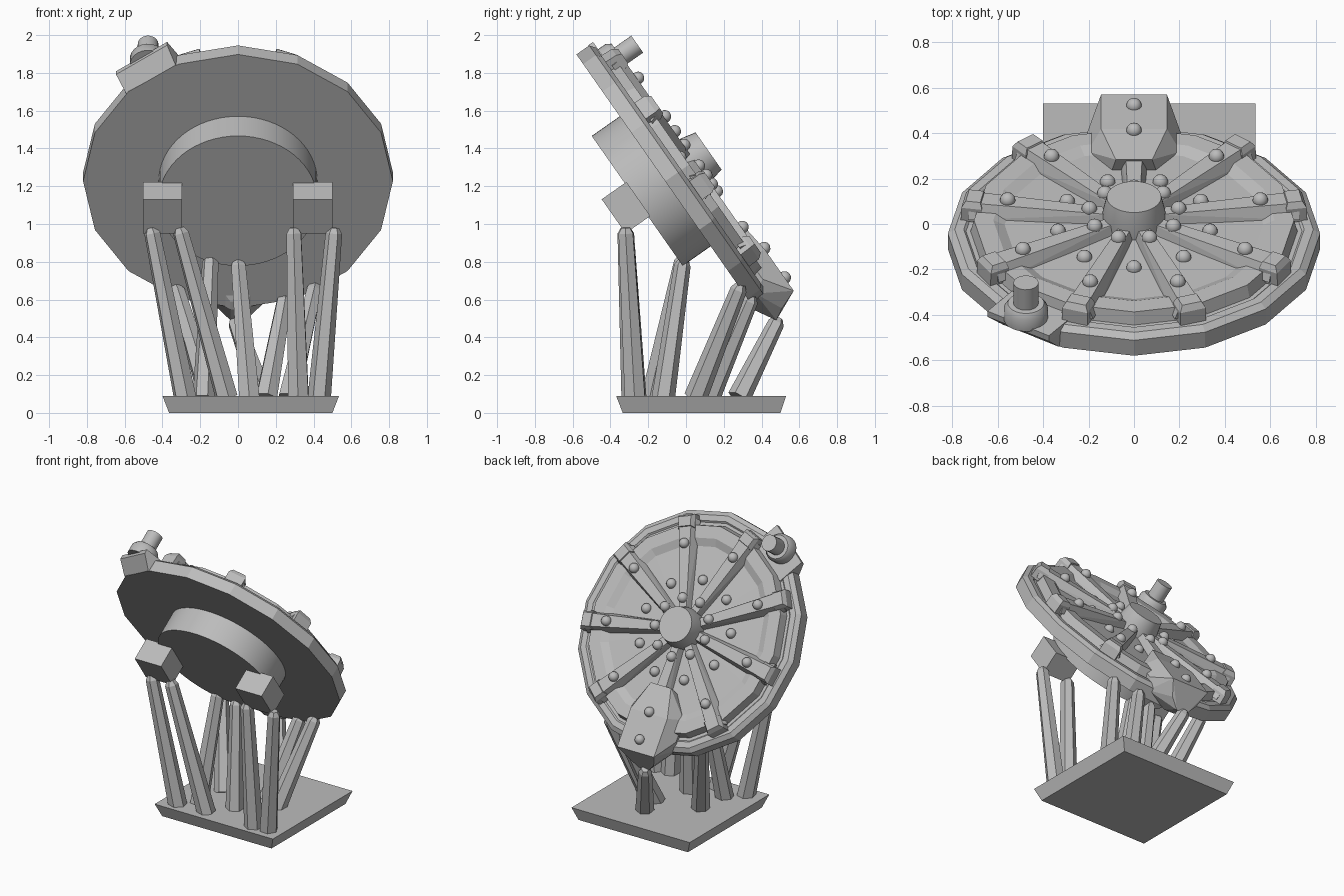
import bpy, bmesh, math
from mathutils import Matrix, Vector

cube = bpy.data.objects.get("Cube")
if cube:
    bpy.data.objects.remove(cube)

grey = bpy.data.materials.new("plain_grey")
grey.use_nodes = True
colour = (0.5, 0.5, 0.5, 1)
grey.diffuse_color = colour
grey.node_tree.nodes["Principled BSDF"].inputs["Base Color"].default_value = colour

# Dish frame: local z is the dish axis, local y runs down the slope
DISH = Matrix.Translation((0, -0.11, 1.226)) @ Matrix.Rotation(math.radians(-55), 4, 'X')


def turn(deg):
    return DISH @ Matrix.Rotation(math.radians(deg), 4, 'Z')


def finish(bm, name, matrix, smooth=False):
    bmesh.ops.recalc_face_normals(bm, faces=bm.faces)
    mesh = bpy.data.meshes.new(name)
    bm.to_mesh(mesh)
    bm.free()
    mesh.materials.append(grey)
    ob = bpy.data.objects.new(name, mesh)
    bpy.context.collection.objects.link(ob)
    ob.matrix_world = matrix
    if smooth:
        bpy.ops.object.select_all(action='DESELECT')
        ob.select_set(True)
        bpy.context.view_layer.objects.active = ob
        bpy.ops.object.shade_smooth_by_angle(angle=math.radians(35))
    return ob


def lathe(name, profile, sides, matrix, smooth=False):
    """Closed solid turned from (radius, height) points, capped at both ends."""
    bm = bmesh.new()
    rings = []
    for r, h in profile:
        rings.append([bm.verts.new((r * math.cos(a), r * math.sin(a), h))
                      for a in (2 * math.pi * i / sides for i in range(sides))])
    for low, high in zip(rings, rings[1:]):
        for i in range(sides):
            j = (i + 1) % sides
            bm.faces.new((low[i], low[j], high[j], high[i]))
    bm.faces.new(rings[0][::-1])
    bm.faces.new(rings[-1])
    return finish(bm, name, matrix, smooth)


def hull(name, points, matrix):
    bm = bmesh.new()
    verts = [bm.verts.new(p) for p in points]
    bmesh.ops.convex_hull(bm, input=verts)
    bmesh.ops.dissolve_limit(bm, angle_limit=0.01, verts=bm.verts, edges=bm.edges)
    return finish(bm, name, matrix)


def slab(half, near, far, h):
    """Four corners of a rectangle, symmetric in x."""
    return [(sx * half, y, h) for sx in (-1, 1) for y in (near, far)]


def bolt(name, matrix, y, h, r=0.034):
    bm = bmesh.new()
    bmesh.ops.create_uvsphere(bm, u_segments=16, v_segments=8, radius=r)
    finish(bm, name, matrix @ Matrix.Translation((0, y, h)), True)


def strut(name, foot, head):
    foot, head = Vector(foot), Vector(head)
    axis = head - foot
    n = axis.length
    place = Matrix.Translation(foot) @ axis.to_track_quat('Z', 'Y').to_matrix().to_4x4()
    lathe(name, [(0.062, 0), (0.044, n - 0.03), (0.026, n)], 6, place)


# Base plate, wider at the top
base = [(x, y, 0) for x in (-0.365, 0.5) for y in (-0.335, 0.5)]
base += [(x, y, 0.09) for x in (-0.4, 0.535) for y in (-0.37, 0.53)]
hull("base_plate", base, Matrix())

# Dish with rim, groove, inner ring and shallow bowl
lathe("dish", [(0.82, 0), (0.82, 0.083), (0.79, 0.105), (0.75, 0.105), (0.74, 0.095),
               (0.72, 0.095), (0.705, 0.155), (0.62, 0.155), (0.57, 0.13),
               (0.36, 0.135), (0.12, 0.145)], 16, DISH)
lathe("rear_drum", [(0.42, -0.181), (0.42, 0.02)], 64, DISH, True)
lathe("hub", [(0.138, 0.12), (0.138, 0.2), (0.12, 0.28)], 32, DISH, True)

# Nine spokes with end clamps and bolts; the first runs into the gear housing
for i in range(9):
    m = turn(40 * i)
    arm = []
    for r, wide, top in ((0.1, 0.045, 0.026), (0.73, 0.075, 0.045)):
        arm += [(s * wide, r, 0.12) for s in (-1, 1)]
        arm += [(s * top, r, 0.19) for s in (-1, 1)]
    hull("spoke", arm, m)
    bolt("spoke_inner_bolt", m, 0.2, 0.192)
    bolt("panel_bolt", turn(40 * i + 20), 0.34, 0.137)
    if i:
        bolt("spoke_outer_bolt", m, 0.565, 0.195)
        hull("spoke_clamp", slab(0.06, 0.67, 0.765, 0.1) + slab(0.06, 0.67, 0.762, 0.17)
             + slab(0.045, 0.68, 0.745, 0.198), m)

# Gear housing at the low edge, tapering to a blunt keel below
hull("gear_housing", slab(0.145, 0.6, 0.865, 0.225) + slab(0.08, 0.4, 0.44, 0.2)
     + slab(0.205, 0.57, 0.72, 0.125) + slab(0.1, 0.42, 0.5, 0.12)
     + slab(0.19, 0.58, 0.76, 0.05) + slab(0.1, 0.8, 0.905, 0.12)
     + slab(0.04, 0.8, 0.94, 0.06) + slab(0.04, 0.77, 0.82, -0.01), DISH)
for y in (0.59, 0.78):
    bolt("housing_bolt", DISH, y, 0.225)

# Small sensor pod on the high edge, its mount leaning out from the rim
POD = turn(145)
hull("pod_mount", slab(0.16, 0.7, 0.805, 0) + slab(0.165, 0.7, 0.89, 0.08)
     + slab(0.165, 0.7, 0.89, 0.11), POD)
lathe("pod_sensor", [(0.097, 0.1), (0.097, 0.16), (0.08, 0.185), (0.055, 0.185),
                     (0.055, 0.295)], 24, POD @ Matrix.Translation((0, 0.83, 0)), True)

# Mounting blocks under the drum
for x in (-0.4, 0.395):
    hull("mounting_block", slab(0.104, -0.115, 0.105, -0.33) + slab(0.104, -0.115, 0.105, -0.17),
         DISH @ Matrix.Translation((x, 0, 0)))

# Supporting struts, foot to head
F = 0.08
strut("front_strut", (-0.28, -0.28, F), (-0.46, -0.32, 0.98))
strut("front_strut", (-0.06, -0.27, F), (-0.31, -0.32, 0.98))
strut("front_strut", (0.32, -0.28, F), (0.295, -0.32, 0.98))
strut("front_strut", (0.43, -0.27, F), (0.51, -0.32, 0.98))
strut("middle_strut", (-0.18, -0.18, F), (-0.145, -0.015, 0.83))
strut("middle_strut", (0.06, -0.12, F), (0, -0.015, 0.81))
strut("back_strut", (-0.15, 0.05, F), (-0.33, 0.29, 0.67))
strut("back_strut", (0.27, 0.05, F), (0.41, 0.29, 0.68))
strut("back_strut", (0.15, 0.12, F), (0.25, 0.35, 0.62))
strut("housing_strut", (0.13, 0.28, F), (-0.02, 0.49, 0.5))
